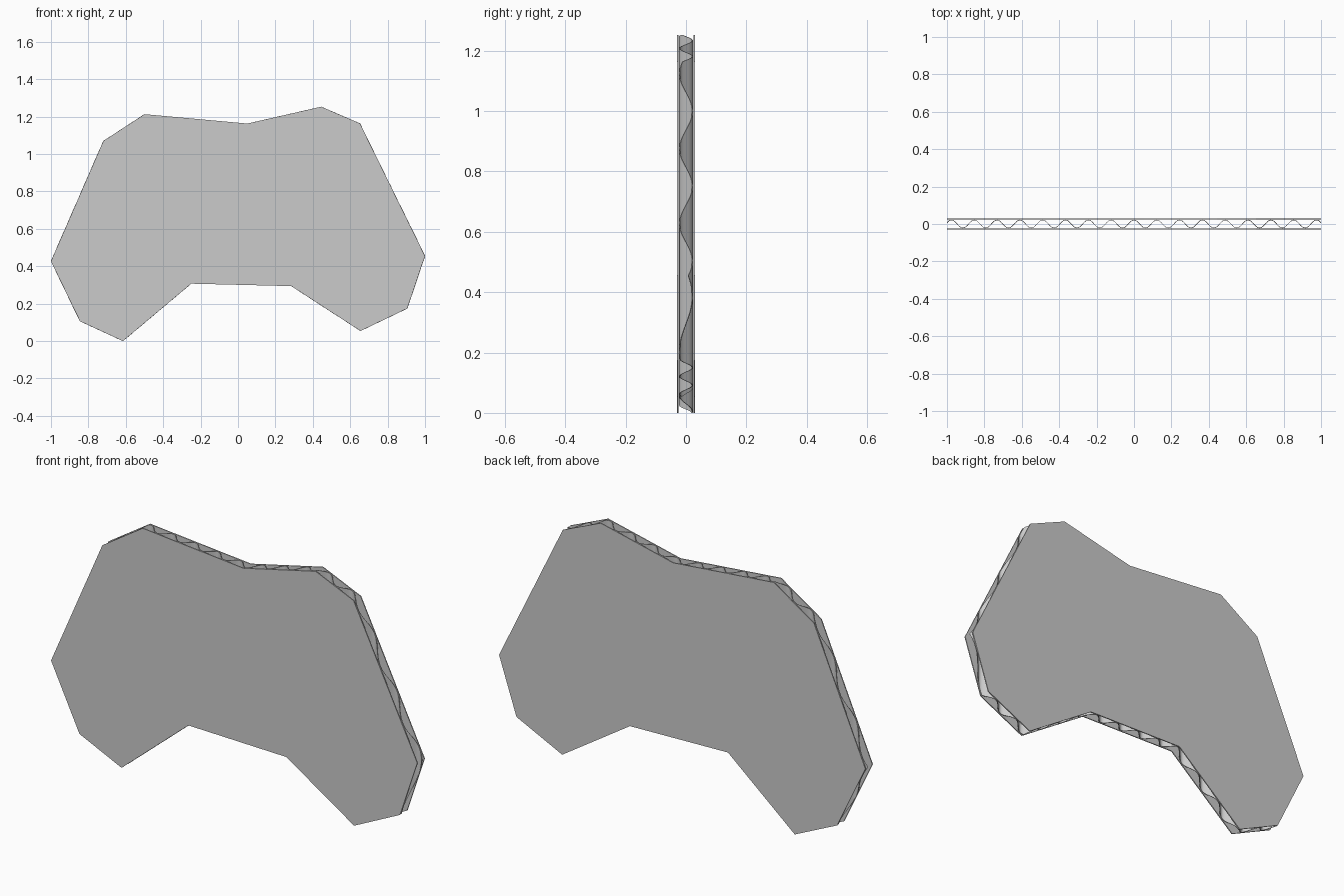
import bpy, bmesh, math

if "Cube" in bpy.data.objects:
    bpy.data.objects.remove(bpy.data.objects["Cube"])

# Outline of the cardboard scrap (x, z): upper and lower chains, left to right
UPPER = [(-1, .427), (-.72, 1.07), (-.5, 1.213), (.05, 1.163), (.445, 1.253), (.652, 1.164), (1, .455)]
LOWER = [(-1, .427), (-.845, .106), (-.615, 0), (-.25, .307), (.285, .294), (.655, .054), (.905, .174), (1, .455)]
LINER_Y, LINER_T = .0275, .005
AMP, PERIOD, FLUTE_T = .0215, .122, .003


def height(chain, x):
    for (x0, z0), (x1, z1) in zip(chain, chain[1:]):
        if x <= x1:
            return z0 + (z1 - z0) * (x - x0) / (x1 - x0)
    return chain[-1][1]


def finish(name, bm, thickness):
    bmesh.ops.remove_doubles(bm, verts=bm.verts, dist=1e-5)
    bmesh.ops.recalc_face_normals(bm, faces=bm.faces)
    me = bpy.data.meshes.new(name)
    bm.to_mesh(me)
    bm.free()
    ob = bpy.data.objects.new(name, me)
    bpy.context.collection.objects.link(ob)
    mod = ob.modifiers.new("thickness", 'SOLIDIFY')
    mod.thickness = thickness
    mod.offset = 0
    return ob


# Flat paper liners, front and back
for name, y in (("front_liner", -LINER_Y), ("back_liner", LINER_Y)):
    bm = bmesh.new()
    bm.faces.new([bm.verts.new((x, y, z)) for x, z in UPPER + LOWER[-2:0:-1]])
    finish(name, bm, LINER_T)

# Wavy flute between the liners, trimmed to the same outline
xs = [PERIOD * i / 16 for i in range(-131, 132)] + [p[0] for p in UPPER + LOWER]
xs = sorted({round(x, 5) for x in xs if -1 <= x <= 1})
bm = bmesh.new()
cols = []
for x in xs:
    y = AMP * math.cos(2 * math.pi * x / PERIOD)
    cols.append([bm.verts.new((x, y, height(c, x))) for c in (LOWER, UPPER)])
for a, b in zip(cols, cols[1:]):
    bm.faces.new((a[0], b[0], b[1], a[1]))
flute = finish("corrugated_flute", bm, FLUTE_T)
bpy.context.view_layer.objects.active = flute
flute.select_set(True)
bpy.ops.object.modifier_apply(modifier="thickness")
bpy.ops.object.shade_smooth_by_angle(angle=math.radians(40))
